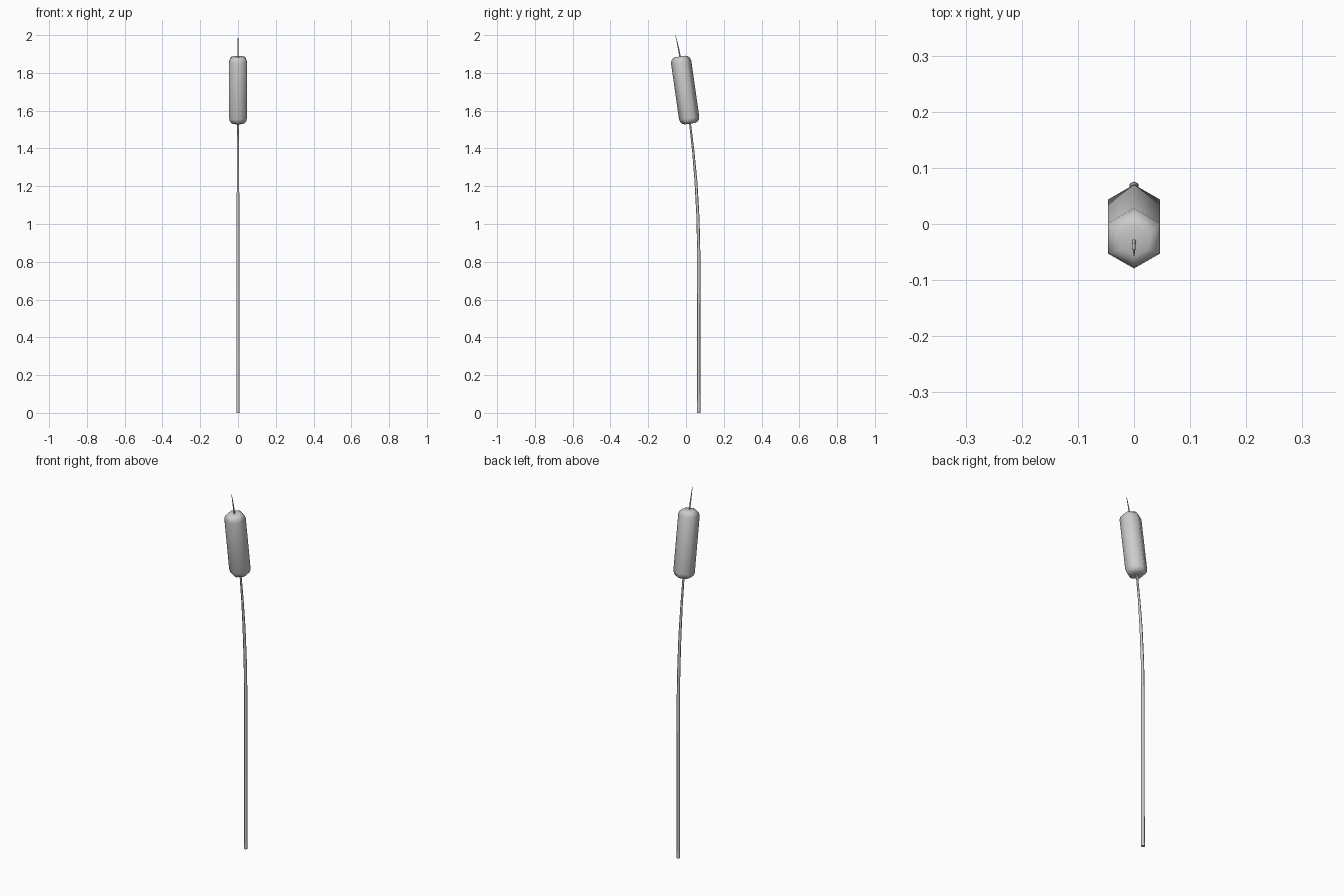
import bpy, bmesh, math
from mathutils import Vector

if "Cube" in bpy.data.objects:
    bpy.data.objects.remove(bpy.data.objects["Cube"])

SIDES = 6


def tube(name, rings, angle=40):
    """Six-sided tube along a path in the YZ plane; rings are (y, z, radius)."""
    pts = [Vector((0, y, z)) for y, z, r in rings]
    bm = bmesh.new()
    loops = []
    for i, (y, z, r) in enumerate(rings):
        d = (pts[min(i + 1, len(pts) - 1)] - pts[max(i - 1, 0)]).normalized()
        side = Vector((1, 0, 0))
        across = d.cross(side)
        loop = []
        for k in range(SIDES):
            a = math.tau * k / SIDES
            loop.append(bm.verts.new(pts[i] + r * (math.cos(a) * across + math.sin(a) * side)))
        loops.append(loop)
    for a, b in zip(loops, loops[1:]):
        for k in range(SIDES):
            n = (k + 1) % SIDES
            bm.faces.new((a[k], a[n], b[n], b[k]))
    bm.faces.new(loops[0])
    bm.faces.new(loops[-1])
    bmesh.ops.recalc_face_normals(bm, faces=bm.faces)
    me = bpy.data.meshes.new(name)
    bm.to_mesh(me)
    bm.free()
    ob = bpy.data.objects.new(name, me)
    bpy.context.collection.objects.link(ob)
    bpy.ops.object.select_all(action='DESELECT')
    ob.select_set(True)
    bpy.context.view_layer.objects.active = ob
    bpy.ops.object.shade_smooth_by_angle(angle=math.radians(angle))
    return ob


# Stalk: straight below, leaning forward and thinning near the top
tube("stalk", [(0.067, 0, 0.009), (0.067, 0.86, 0.0085), (0.0635, 1.03, 0.008),
               (0.053, 1.22, 0.0075), (0.039, 1.38, 0.006), (0.020, 1.545, 0.005)], 65)

# Seed head: tilted capsule with rounded ends, given as (distance along axis, radius)
bottom, top = Vector((0.021, 1.531)), Vector((-0.030, 1.887))
axis = (top - bottom).normalized()
length = (top - bottom).length
end = [(0, 0.028), (0.004, 0.039), (0.014, 0.049), (0.030, 0.054)]
profile = end + [(length - t, r) for t, r in reversed(end)]
tube("seed_head", [(*(bottom + axis * t), r) for t, r in profile], 65)

# Thin spike on top
tube("tip_spike", [(-0.029, 1.875, 0.004), (-0.042, 1.94, 0.003), (-0.056, 2.0, 0.001)], 65)
